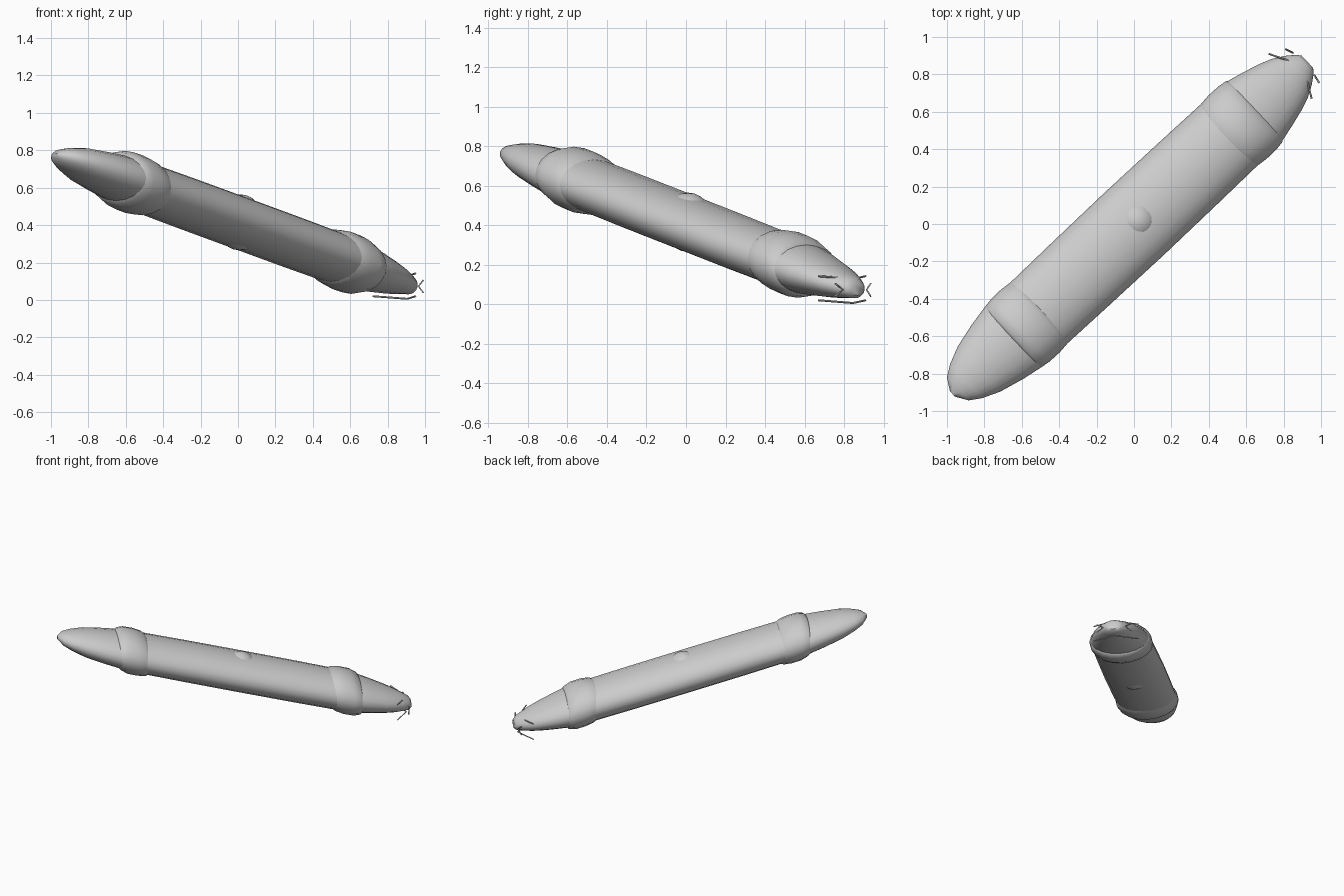
import bpy, bmesh
from math import cos, sin, pi
from mathutils import Vector

if "Cube" in bpy.data.objects:
    bpy.data.objects.remove(bpy.data.objects["Cube"])

H = Vector((0.73, 0.683, 0))      # horizontal heading of the long axis
N = Vector((-0.683, 0.73, 0))     # sideways direction
SLOPE, MID_Z = -0.268, 0.415


def axis(s):
    return H * s + Vector((0, 0, MID_Z + SLOPE * s))


def finish(name, bm, angle=0.9):
    bmesh.ops.recalc_face_normals(bm, faces=bm.faces)
    me = bpy.data.meshes.new(name)
    bm.to_mesh(me)
    bm.free()
    ob = bpy.data.objects.new(name, me)
    bpy.context.collection.objects.link(ob)
    bpy.ops.object.select_all(action='DESELECT')
    ob.select_set(True)
    bpy.context.view_layer.objects.active = ob
    bpy.ops.object.shade_smooth_by_angle(angle=angle)
    return ob


def loft(name, stations, sides=20):
    """Closed tube of elliptical sections: (distance, half width, half height)."""
    bm = bmesh.new()
    rings = []
    for s, a, b in stations:
        c = axis(s)
        rings.append([bm.verts.new(c + N * (a * cos(2 * pi * i / sides))
                                   + Vector((0, 0, b * sin(2 * pi * i / sides))))
                      for i in range(sides)])
    for r, q in zip(rings, rings[1:]):
        for i in range(sides):
            j = (i + 1) % sides
            bm.faces.new((r[i], r[j], q[j], q[i]))
    bm.faces.new(rings[0])
    bm.faces.new(rings[-1])
    return finish(name, bm)


# Main body
loft("body", [(-0.8, 0.222, 0.135), (-0.4, 0.227, 0.138),
              (0, 0.23, 0.138), (0.4, 0.227, 0.138), (0.8, 0.222, 0.135)])

# Swollen collars at both ends
collar = [(0.66, 0.205, 0.125), (0.70, 0.224, 0.150), (0.76, 0.23, 0.161),
          (0.83, 0.229, 0.160), (0.88, 0.222, 0.140), (0.90, 0.205, 0.115)]
for name, sign in (("rear_collar", -1), ("front_collar", 1)):
    loft(name, [(sign * s, a, b) for s, a, b in collar])

# Tapered ends
loft("tail_end", [(-0.75, 0.22, 0.13), (-0.88, 0.222, 0.125), (-1.0, 0.20, 0.112),
                  (-1.135, 0.166, 0.094), (-1.23, 0.125, 0.068),
                  (-1.29, 0.085, 0.045), (-1.33, 0.02, 0.012)])
loft("nose_end", [(0.75, 0.22, 0.13), (0.87, 0.22, 0.128), (0.97, 0.196, 0.112),
                  (1.07, 0.168, 0.093), (1.14, 0.142, 0.078), (1.20, 0.108, 0.062),
                  (1.25, 0.07, 0.05), (1.27, 0.045, 0.03)])

# Central bulge just breaking through the body
bm = bmesh.new()
bmesh.ops.create_uvsphere(bm, u_segments=20, v_segments=12, radius=1)
bmesh.ops.scale(bm, vec=(0.13, 0.13, 0.15), verts=bm.verts)
bmesh.ops.translate(bm, vec=(0.01, 0.01, MID_Z), verts=bm.verts)
finish("middle_bulge", bm)


# Thin bent strips around the nose
def bent_strip(name, points, radius=0.005):
    cu = bpy.data.curves.new(name, 'CURVE')
    cu.dimensions = '3D'
    cu.bevel_depth = radius
    cu.bevel_resolution = 0
    cu.use_fill_caps = True
    sp = cu.splines.new('POLY')
    sp.points.add(len(points) - 1)
    for p, co in zip(sp.points, points):
        p.co = (*co, 1)
    bpy.context.collection.objects.link(bpy.data.objects.new(name, cu))


for name, z_tip, z_bend in (("upper_strip", 0.142, 0.128), ("lower_strip", 0.02, 0.006)):
    bent_strip(name, [(0.72, 0.91, z_tip), (0.905, 0.845, z_bend), (0.95, 0.67, z_tip)])
bent_strip("right_strip", [(0.99, 0.755, 0.105), (0.965, 0.795, 0.073), (0.99, 0.755, 0.04)])
bent_strip("left_strip", [(0.81, 0.935, 0.105), (0.85, 0.915, 0.073), (0.81, 0.935, 0.04)])
